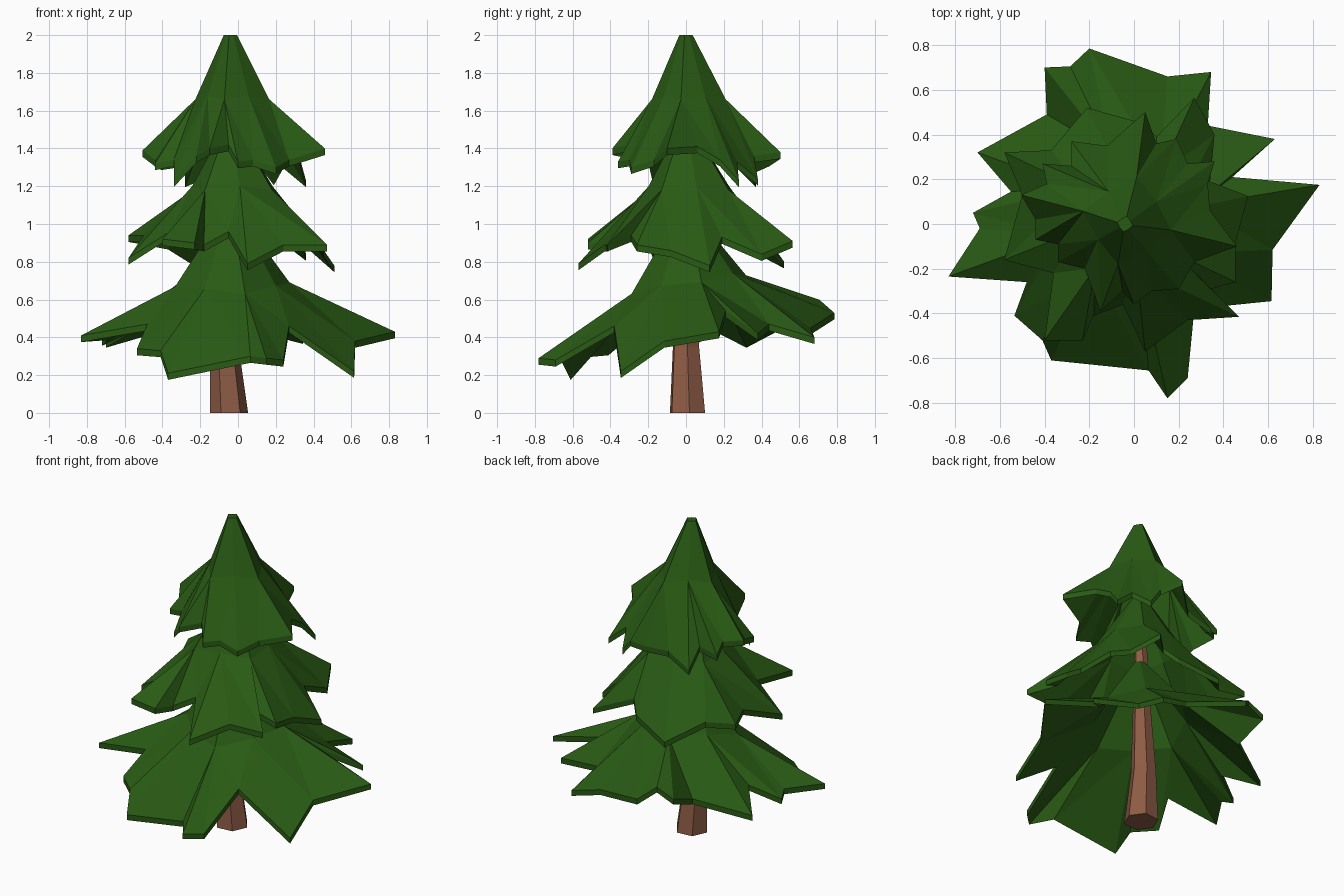
import bpy, bmesh
from math import sin, cos, pi, atan2


def material(name, rgb):
    m = bpy.data.materials.new(name)
    m.diffuse_color = (*rgb, 1)
    return m


GREEN = material("needles", (0.022, 0.103, 0.007))
BROWN = material("bark", (0.27, 0.107, 0.06))
CX, CY = -0.04, 0.0


def finish(bm, name, mat):
    bmesh.ops.recalc_face_normals(bm, faces=bm.faces[:])
    me = bpy.data.meshes.new(name)
    bm.to_mesh(me)
    bm.free()
    me.materials.append(mat)
    bpy.context.collection.objects.link(bpy.data.objects.new(name, me))


def ring(bm, x, y, z, r, n, phase=0, tilt=0, inset=1, lift=0):
    """Ring of points; every odd one may sit further in and higher (middle of a flat side)."""
    out = []
    for i in range(n):
        a = 2 * pi * i / n + phase
        q = r * (inset if i % 2 else 1)
        out.append(bm.verts.new((x + q * cos(a), y + q * sin(a),
                                 z + tilt * sin(a) + (lift if i % 2 else 0))))
    return out


def bridge(bm, a, b):
    n = len(a)
    for i in range(n):
        bm.faces.new((a[i], a[(i + 1) % n], b[(i + 1) % n], b[i]))


def tier(name, apex_z, knee_z, knee_r, rim, sides=4, tilt=0, phase=0.3, inset=0.78, thick=0.035):
    """Jagged pyramid: small cap, knee ring, then facets fanned out to the rim."""
    bm = bmesh.new()
    n = sides * 2
    rim = sorted(rim, key=lambda p: atan2(p[1] - CY, p[0] - CX) % (2 * pi))
    shells = []
    for drop in (0, thick):
        top = ring(bm, CX, CY, apex_z - drop, 0.036, n, phase, inset=inset)
        knee = ring(bm, CX + 0.01, CY + 0.015, knee_z - drop, knee_r, n, phase, tilt, inset, 0.02)
        edge = [bm.verts.new((x, y, z - drop)) for x, y, z in rim]
        bm.faces.new(top)
        bridge(bm, knee, top)

        def nearest(p):
            a = atan2(p[1] - CY, p[0] - CX) - phase
            return round(a / (2 * pi / n)) % n
        for i, p in enumerate(rim):
            j = (i + 1) % len(rim)
            k, k2 = nearest(p), nearest(rim[j])
            bm.faces.new((edge[i], edge[j], knee[k]))
            while k != k2:
                bm.faces.new((edge[j], knee[(k + 1) % n], knee[k]))
                k = (k + 1) % n
        shells.append(edge)
    bridge(bm, *shells)
    finish(bm, name, GREEN)


# Bent, tapering hexagonal trunk
bm = bmesh.new()
rings = [ring(bm, x, y, z, r, 6, 0.1) for x, y, z, r in (
    (-0.048, 0.008, 0, 0.102), (-0.072, 0, 0.35, 0.076), (-0.06, 0, 0.75, 0.055),
    (-0.05, 0, 1.25, 0.035), (-0.04, 0, 1.65, 0.02))]
for a, b in zip(rings, rings[1:]):
    bridge(bm, a, b)
bm.faces.new(rings[0])
bm.faces.new(rings[-1])
finish(bm, "trunk", BROWN)

# Lower branches
tier("lower_branches", 1.07, 0.68, 0.31, [
    (0.83, 0.175, 0.43), (0.63, 0.38, 0.42), (0.44, 0.21, 0.54), (0.33, 0.44, 0.47),
    (0.345, 0.68, 0.40), (0.15, 0.66, 0.45), (-0.20, 0.785, 0.53), (-0.285, 0.705, 0.60),
    (-0.40, 0.70, 0.55), (-0.39, 0.49, 0.47), (-0.70, 0.32, 0.38), (-0.55, 0.145, 0.47),
    (-0.72, 0.05, 0.39), (-0.69, -0.02, 0.42), (-0.83, -0.235, 0.41), (-0.48, -0.26, 0.47),
    (-0.535, -0.41, 0.34), (-0.41, -0.52, 0.33), (-0.37, -0.61, 0.21), (0.065, -0.655, 0.30),
    (0.15, -0.78, 0.29), (0.24, -0.69, 0.28), (0.27, -0.38, 0.46),
    (0.615, -0.345, 0.22), (0.62, -0.115, 0.38)], tilt=0.05, phase=0.22, inset=0.88)

# Middle branches
tier("middle_branches", 1.52, 1.18, 0.255, [
    (0.51, 0.125, 0.78), (0.34, 0.19, 0.93), (0.36, 0.40, 0.84), (0.27, 0.565, 0.91),
    (0.10, 0.39, 0.95), (0.04, 0.45, 0.88), (-0.21, 0.52, 0.80),
    (-0.37, 0.33, 0.90), (-0.58, 0.32, 0.94), (-0.50, 0.13, 0.94),
    (-0.58, -0.16, 0.82), (-0.36, -0.22, 0.96),
    (-0.40, -0.52, 0.92), (-0.23, -0.52, 0.90), (-0.18, -0.41, 0.89),
    (-0.05, -0.36, 0.96), (0.05, -0.57, 0.79), (0.24, -0.43, 0.89), (0.47, -0.415, 0.89),
    (0.345, -0.29, 0.94), (0.455, -0.26, 0.89), (0.455, -0.08, 0.86)], phase=-0.6, inset=0.85)

# Top branches
tier("top_branches", 2.0, 1.66, 0.20, [
    (0.46, -0.10, 1.40), (0.34, 0.06, 1.41), (0.33, 0.18, 1.34), (0.36, 0.28, 1.23),
    (0.24, 0.27, 1.33), (0.19, 0.38, 1.24), (0.10, 0.36, 1.36), (0.05, 0.50, 1.38),
    (-0.02, 0.44, 1.34), (-0.12, 0.35, 1.30), (-0.28, 0.37, 1.23), (-0.28, 0.26, 1.34),
    (-0.41, 0.27, 1.32), (-0.39, 0.18, 1.37), (-0.505, 0.13, 1.39), (-0.44, 0.02, 1.34),
    (-0.44, -0.07, 1.32), (-0.34, -0.09, 1.34), (-0.34, -0.17, 1.23), (-0.22, -0.20, 1.36),
    (-0.15, -0.39, 1.40), (-0.05, -0.30, 1.42), (0.0, -0.36, 1.33), (0.08, -0.30, 1.34),
    (0.20, -0.29, 1.30), (0.27, -0.17, 1.34)], phase=-0.21)
